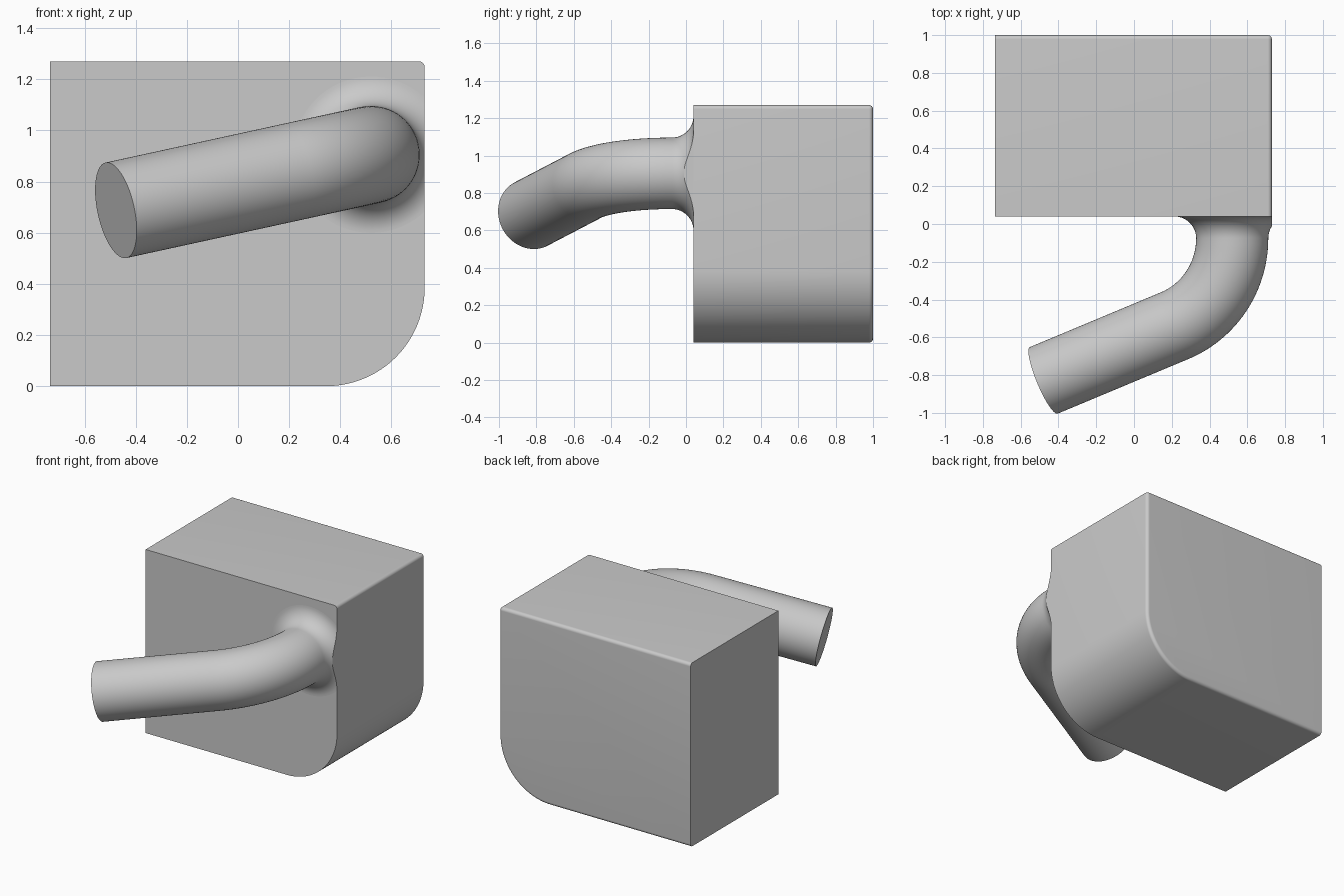
import bpy, bmesh
from math import sin, cos, pi, radians, acos, sqrt
from mathutils import Vector

cube = bpy.data.objects.get("Cube")
if cube:
    bpy.data.objects.remove(cube, do_unlink=True)

grey = bpy.data.materials.new("plain_grey")
grey.use_nodes = True
colour = (0.59, 0.59, 0.59, 1)
grey.diffuse_color = colour
grey.node_tree.nodes["Principled BSDF"].inputs["Base Color"].default_value = colour

LEFT, RIGHT, TOP = -0.735, 0.73, 1.27
FRONT, BACK = 0.04, 1.0
SMALL, LARGE = 0.022, 0.385


def loft(bm, rings):
    """Join successive closed rings of points with quads."""
    rows = [[bm.verts.new(p) for p in ring] for ring in rings]
    for a, b in zip(rows, rows[1:]):
        for i in range(len(a)):
            j = (i + 1) % len(a)
            bm.faces.new((a[i], a[j], b[j], b[i]))
    return rows


def finish(bm, name):
    mesh = bpy.data.meshes.new(name)
    bm.to_mesh(mesh)
    bm.free()
    mesh.materials.append(grey)
    obj = bpy.data.objects.new(name, mesh)
    bpy.context.collection.objects.link(obj)
    bpy.ops.object.select_all(action='DESELECT')
    obj.select_set(True)
    bpy.context.view_layer.objects.active = obj
    bpy.ops.object.shade_smooth_by_angle(angle=radians(20))
    return obj


# Block: outline with one large and one small rounded corner
def outline(y, inset):
    pts = [(LEFT, y, TOP - inset), (LEFT, y, inset)]
    for k in range(33):
        a = -pi / 2 + k / 32 * pi / 2
        pts.append((RIGHT - LARGE + (LARGE - inset) * cos(a), y,
                    LARGE + (LARGE - inset) * sin(a)))
    for k in range(9):
        a = k / 8 * pi / 2
        pts.append((RIGHT - SMALL + (SMALL - inset) * cos(a), y,
                    TOP - SMALL + (SMALL - inset) * sin(a)))
    return pts


bm = bmesh.new()
rings = [outline(FRONT, 0)]
for k in range(9):  # rounded back rim, sharp on the left side
    a = k / 8 * pi / 2
    rings.append(outline(BACK - SMALL + SMALL * sin(a), SMALL * (1 - cos(a))))
rows = loft(bm, rings)
bm.faces.new(rows[0])
bm.faces.new(rows[-1])
bmesh.ops.remove_doubles(bm, verts=bm.verts, dist=0.0001)
bmesh.ops.recalc_face_normals(bm, faces=bm.faces)
finish(bm, "block")

# Pipe: straight run, bend toward the block, then a flared root
R, BEND, FLARE = 0.191, 0.5, 0.115
side = Vector((0.977, 0, 0.213)).normalized()
fwd = Vector((0, 1, 0))
up = side.cross(fwd)
turn = acos(0.378)
root = Vector((0.52, FRONT - FLARE, 0.905))
N = 64


def ring(centre, direction, radius):
    across = direction.cross(up)
    return [centre + radius * (cos(2 * pi * i / N) * across + sin(2 * pi * i / N) * up)
            for i in range(N)]


def bend_point(a):
    return root - side * BEND * (1 - cos(a)) - fwd * BEND * sin(a)


def heading(a):
    return side * sin(a) + fwd * cos(a)


bend_start = bend_point(turn)
run = (bend_start.x + 0.4775) / heading(turn).x
rings = [ring(bend_start - heading(turn) * run, heading(turn), R)]
for k in range(25):
    a = turn * (1 - k / 24)
    rings.append(ring(bend_point(a), heading(a), R))
for k in range(1, 17):
    a = k / 16 * pi / 2
    rings.append(ring(root + fwd * FLARE * sin(a), fwd, R + FLARE * (1 - cos(a))))

bm = bmesh.new()
rows = loft(bm, rings)
bm.faces.new(rows[0])
bmesh.ops.recalc_face_normals(bm, faces=bm.faces)

# Trim the flare flush with the side of the block and close the cut
cut = bmesh.ops.bisect_plane(bm, geom=bm.verts[:] + bm.edges[:] + bm.faces[:],
                             plane_co=(RIGHT, 0, 0), plane_no=(1, 0, 0),
                             clear_outer=True)["geom_cut"]
edge = sorted((g for g in cut if isinstance(g, bmesh.types.BMVert)),
              key=lambda v: v.co.z)
if len(edge) > 2:
    flat = bm.faces.new(edge)
    flat.normal_update()
    if flat.normal.x < 0:
        flat.normal_flip()
finish(bm, "pipe")
